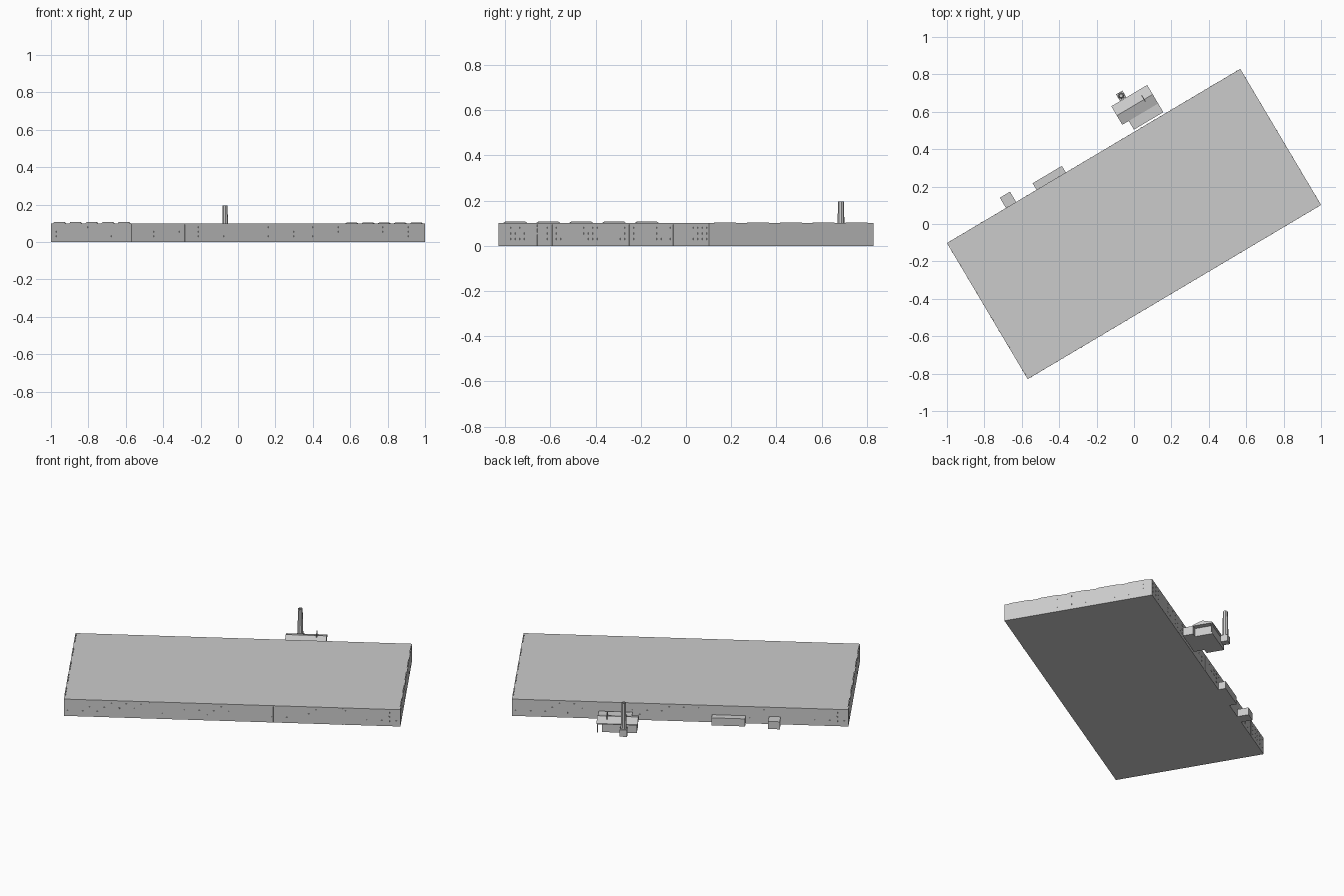
import bpy, bmesh, math, random
from mathutils import Matrix

if "Cube" in bpy.data.objects:
    bpy.data.objects.remove(bpy.data.objects["Cube"])

random.seed(4)
ROT = Matrix.Rotation(math.radians(30.7), 4, 'Z')
U, V, H = 0.912, 0.423, 0.10      # hall half length, half width, height


def finish(name, bm):
    bmesh.ops.recalc_face_normals(bm, faces=bm.faces)
    me = bpy.data.meshes.new(name)
    bm.to_mesh(me)
    bm.free()
    ob = bpy.data.objects.new(name, me)
    ob.matrix_world = ROT
    bpy.context.collection.objects.link(ob)
    return ob


def add_box(bm, u0, u1, v0, v1, z0, z1):
    m = Matrix.Translation(((u0 + u1) / 2, (v0 + v1) / 2, (z0 + z1) / 2))
    bmesh.ops.create_cube(bm, size=1, matrix=m @ Matrix.Diagonal((u1 - u0, v1 - v0, z1 - z0, 1)))


def box(name, *dims):
    bm = bmesh.new()
    add_box(bm, *dims)
    return finish(name, bm)


def prism(name, profile, u0, u1):
    """Extrude a (v, z) profile along the hall's long axis."""
    bm = bmesh.new()
    f = bm.faces.new([bm.verts.new((u0, v, z)) for v, z in profile])
    r = bmesh.ops.extrude_face_region(bm, geom=[f])
    verts = [g for g in r['geom'] if isinstance(g, bmesh.types.BMVert)]
    bmesh.ops.translate(bm, verts=verts, vec=(u1 - u0, 0, 0))
    return finish(name, bm)


# Main production hall
box("main_hall", -U, U, -V, V, 0, H)

# Raised trapezoid parapets over each of the five bays at both ends
bay = 2 * V / 5
for side, u0, top in (("left", -U, 0.107), ("right", U - 0.006, 0.1035)):
    for i in range(5):
        c = -V + bay * (i + 0.5)
        prism(f"{side}_parapet_{i}", [(c - 0.062, H), (c + 0.062, H),
              (c + 0.050, top), (c - 0.050, top)], u0, u0 + 0.006)

# Small windows scattered in rows on all walls
bm = bmesh.new()
d = 0.0012
for z in (0.03, 0.055, 0.08):
    for s in (-1, 1):
        for i in range(46):
            if random.random() < 0.7:
                u = -0.89 + 1.78 * i / 45
                add_box(bm, u - 0.004, u + 0.004, s * V - d, s * V + d, z - 0.004, z + 0.004)
        for i in range(10):
            if random.random() < 0.4:
                v = -0.37 + 0.74 * i / 9
                add_box(bm, s * U - d, s * U + d, v - 0.004, v + 0.004, z - 0.004, z + 0.004)
finish("wall_windows", bm)

# Downpipes on the long walls
bm = bmesh.new()
for s, places in ((-1, (-0.58, -0.45, 0.22, 0.6)), (1, (-0.7, -0.28, 0.05, 0.48, 0.75))):
    for u in places:
        add_box(bm, u - 0.003, u + 0.003, s * V - 0.002, s * V + 0.002, 0, 0.095)
finish("downpipes", bm)

# Lean-to sheds against the back wall
box("small_shed", -0.545, -0.482, V, 0.487, 0, 0.045)
box("long_shed", -0.355, -0.173, V, 0.464, 0, 0.045)

# Boiler house: body, connecting block and shallow gable roof
box("boiler_house", 0.222, 0.41, 0.493, 0.593, 0, 0.052)
box("boiler_link", 0.257, 0.44, 0.434, 0.493, 0, 0.05)
prism("boiler_roof", [(0.488, 0.050), (0.603, 0.050), (0.603, 0.055),
                      (0.545, 0.074), (0.488, 0.055)], 0.217, 0.44)
box("boiler_vent", 0.384, 0.389, 0.53, 0.572, 0.055, 0.092)
box("roof_post", 0.433, 0.438, 0.594, 0.599, 0, 0.055)

# Tapered chimney stack with hollow top on a square plinth
box("chimney_plinth", 0.271, 0.311, 0.605, 0.645, 0, 0.04)
bm = bmesh.new()
rings = []
for r, z in ((0.018, 0.0), (0.013, 0.195), (0.008, 0.195), (0.008, 0.17)):
    rings.append([bm.verts.new((0.291 + r * math.cos(k * math.pi / 4 + math.pi / 8),
                                0.625 + r * math.sin(k * math.pi / 4 + math.pi / 8), z))
                  for k in range(8)])
for a, b in zip(rings, rings[1:]):
    for k in range(8):
        bm.faces.new((a[k], a[(k + 1) % 8], b[(k + 1) % 8], b[k]))
bm.faces.new(rings[0])
bm.faces.new(rings[-1])
finish("chimney_stack", bm)
